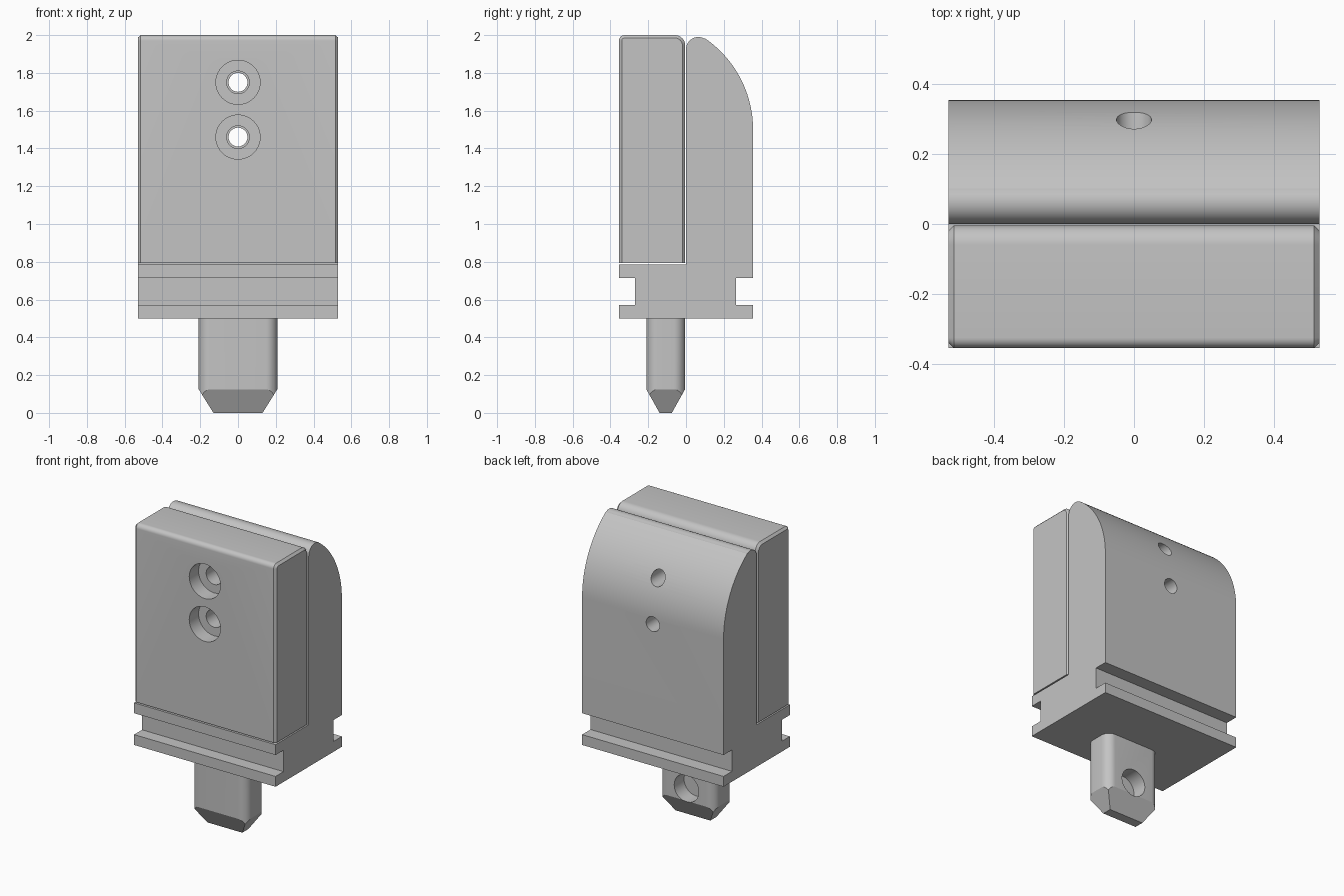
import bpy, bmesh
from math import sin, cos, radians
from mathutils import Vector, Matrix

cube = bpy.data.objects.get("Cube")
if cube:
    bpy.data.objects.remove(cube, do_unlink=True)

HALF_W = 0.53
HOLE_Z = (1.75, 1.46)

steel = bpy.data.materials.new("steel grey")
steel.use_nodes = True
steel.diffuse_color = (0.55, 0.55, 0.55, 1)
steel.node_tree.nodes["Principled BSDF"].inputs["Base Color"].default_value = (0.55, 0.55, 0.55, 1)


def arc(cx, cy, r, a0, a1, n):
    """Points on a circle from angle a0 to a1, in degrees."""
    steps = [radians(a0 + (a1 - a0) * i / n) for i in range(n + 1)]
    return [(cx + r * cos(a), cy + r * sin(a)) for a in steps]


def prism(points, offset):
    """Extrude a closed list of 3D points along an offset vector."""
    bm = bmesh.new()
    face = bm.faces.new([bm.verts.new(p) for p in points])
    ext = bmesh.ops.extrude_face_region(bm, geom=[face])
    moved = [g for g in ext["geom"] if isinstance(g, bmesh.types.BMVert)]
    bmesh.ops.translate(bm, verts=moved, vec=offset)
    bmesh.ops.recalc_face_normals(bm, faces=bm.faces)
    return bm


def cut_away(bm, point, normal):
    """Remove everything on the normal side of a plane and cap the cut."""
    geom = bm.verts[:] + bm.edges[:] + bm.faces[:]
    cut = bmesh.ops.bisect_plane(bm, geom=geom, plane_co=point, plane_no=normal, clear_outer=True)
    edges = [g for g in cut["geom_cut"] if isinstance(g, bmesh.types.BMEdge)]
    bmesh.ops.contextual_create(bm, geom=edges)
    bmesh.ops.recalc_face_normals(bm, faces=bm.faces)


def make(name, bm):
    mesh = bpy.data.meshes.new(name)
    bm.to_mesh(mesh)
    bm.free()
    mesh.materials.append(steel)
    obj = bpy.data.objects.new(name, mesh)
    bpy.context.collection.objects.link(obj)
    return obj


def activate(obj):
    bpy.ops.object.select_all(action="DESELECT")
    obj.select_set(True)
    bpy.context.view_layer.objects.active = obj


def drill(obj, z, radius, y0, y1):
    """Cut a round hole along y."""
    bm = bmesh.new()
    turn = Matrix.Translation((0, (y0 + y1) / 2, z)) @ Matrix.Rotation(radians(90), 4, "X")
    bmesh.ops.create_cone(bm, cap_ends=True, segments=40, radius1=radius,
                          radius2=radius, depth=y1 - y0, matrix=turn)
    cutter = make("hole_cutter", bm)
    cutter.hide_render = True
    activate(obj)
    mod = obj.modifiers.new("hole", "BOOLEAN")
    mod.operation, mod.solver, mod.object = "DIFFERENCE", "EXACT", cutter
    bpy.ops.object.modifier_apply(modifier=mod.name)
    bpy.data.objects.remove(cutter, do_unlink=True)


def smooth(obj):
    activate(obj)
    bpy.ops.object.shade_smooth_by_angle(angle=radians(25))


# Holder body: grooved base with a curved upright back
outline = [(-0.355, 0.5), (0.355, 0.5), (0.355, 0.57), (0.265, 0.57), (0.265, 0.715), (0.355, 0.715)]
outline += arc(-0.23, 1.5, 0.585, 0, 55.4, 24)
outline += arc(0.065, 1.925, 0.065, 62, 180, 12)
outline += [(0, 0.785), (-0.355, 0.785), (-0.355, 0.715), (-0.27, 0.715), (-0.27, 0.57), (-0.355, 0.57)]
body = make("holder_body", prism([(-HALF_W, y, z) for y, z in outline], (2 * HALF_W, 0, 0)))
for z in HOLE_Z:
    drill(body, z, 0.05, -0.1, 0.5)
smooth(body)

# Front plate: rounded top edges, chamfered ends, flat bottom
outline = [(-0.355, 0.7), (-0.004, 0.7)]
outline += arc(-0.059, 1.945, 0.055, 0, 90, 10)
outline += arc(-0.325, 1.97, 0.03, 90, 180, 8)
bm = prism([(-HALF_W, y, z) for y, z in outline], (2 * HALF_W, 0, 0))
rims = [e for e in bm.edges if abs(e.verts[0].co.x - e.verts[1].co.x) < 0.001]
bmesh.ops.bevel(bm, geom=rims, offset=0.015, segments=1, affect="EDGES")
cut_away(bm, (0, 0, 0.794), (0, 0, -1))
plate = make("front_plate", bm)
for z in HOLE_Z:
    drill(plate, z, 0.06, -0.5, 0.1)
    drill(plate, z, 0.117, -0.5, -0.255)
smooth(plate)

# Mounting tang: rounded upright corners, tapered tip, blind hole at the back
x_half, y_front, y_back, r = 0.208, -0.21, -0.005, 0.06
outline = []
for cx, cy, a in ((x_half - r, y_back - r, 0), (r - x_half, y_back - r, 90),
                  (r - x_half, y_front + r, 180), (x_half - r, y_front + r, 270)):
    outline += arc(cx, cy, r, a, a + 90, 10)
bm = prism([(x, y, 0) for x, y in outline], (0, 0, 0.5))
for side in (1, -1):
    cut_away(bm, (side * x_half, 0, 0.125), Vector((side * 0.125, 0, -0.078)))
    y_side = y_back if side > 0 else y_front
    cut_away(bm, (0, y_side, 0.125), Vector((0, side * 0.125, -0.07)))
tang = make("mounting_tang", bm)
drill(tang, 0.21, 0.092, -0.11, 0.1)
smooth(tang)
